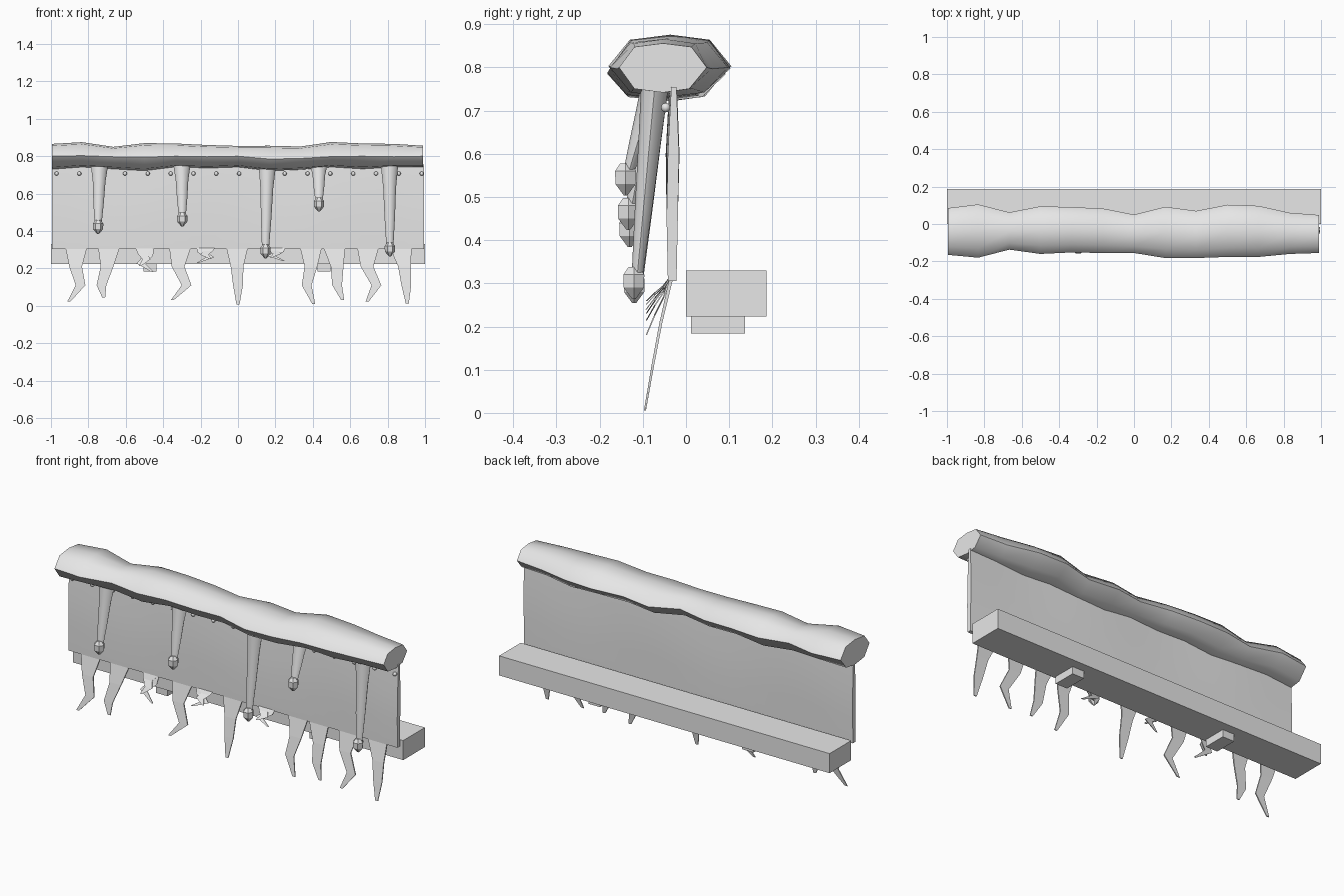
import bpy, bmesh, math
from mathutils import Vector

cube = bpy.data.objects.get("Cube")
if cube:
    bpy.data.objects.remove(cube, do_unlink=True)

grey = bpy.data.materials.new("light grey")
grey.use_nodes = True
grey.diffuse_color = (0.8, 0.8, 0.8, 1)
grey.node_tree.nodes["Principled BSDF"].inputs["Base Color"].default_value = (0.8, 0.8, 0.8, 1)


def finish(name, bm, smooth=None):
    """Turn a bmesh into a named object."""
    bmesh.ops.recalc_face_normals(bm, faces=bm.faces)
    mesh = bpy.data.meshes.new(name)
    bm.to_mesh(mesh)
    bm.free()
    mesh.materials.append(grey)
    obj = bpy.data.objects.new(name, mesh)
    bpy.context.collection.objects.link(obj)
    if smooth:
        bpy.ops.object.select_all(action='DESELECT')
        obj.select_set(True)
        bpy.context.view_layer.objects.active = obj
        bpy.ops.object.shade_smooth_by_angle(angle=math.radians(smooth))
    return obj


def loft(name, rings, smooth=None):
    """Skin a list of closed rings and cap both ends."""
    bm = bmesh.new()
    rows = [[bm.verts.new(p) for p in ring] for ring in rings]
    n = len(rows[0])
    for a, b in zip(rows, rows[1:]):
        for i in range(n):
            j = (i + 1) % n
            bm.faces.new((a[i], a[j], b[j], b[i]))
    bm.faces.new(rows[0])
    bm.faces.new(rows[-1])
    return finish(name, bm, smooth)


def box(name, lo, hi):
    lo, hi = Vector(lo), Vector(hi)
    bm = bmesh.new()
    bmesh.ops.create_cube(bm, size=1)
    bmesh.ops.scale(bm, vec=hi - lo, verts=bm.verts)
    bmesh.ops.translate(bm, vec=(lo + hi) / 2, verts=bm.verts)
    return finish(name, bm)


# Uneven log along the top: eight-sided rings with a crease front and back
front = (-.165, -.18, -.137, -.16, -.152, -.155, -.155, -.182, -.182, -.176, -.176, -.16, -.155)
back = (.085, .105, .062, .095, .09, .083, .05, .092, .07, .103, .097, .06, .048)
top = (.866, .875, .85, .87, .868, .86, .855, .856, .852, .876, .868, .866, .856)
base = (.73, .742, .732, .722, .742, .736, .742, .722, .728, .742, .732, .742, .742)
middle = (.8, .803, .797, .795, .8, .797, .8, .785, .788, .798, .8, .797, .8)
section = ((-1, 0), (-.65, .85), (0, 1), (.65, .85), (1, 0), (.6, -.85), (0, -1), (-.65, -.85))
log_rings = []
for i, (f, b, t, u, m) in enumerate(zip(front, back, top, base, middle)):
    x = max(-.995, min(.99, -1 + i / 6))
    log_rings.append([(x, (f + b) / 2 + s * (b - f) / 2, m + h * ((t - m) if h > 0 else (m - u)))
                      for s, h in section])
loft("log", log_rings, 60)

# Hanging sheet, gently rippled
sheet_rings = []
for i in range(25):
    x = -.995 + i * 1.99 / 24
    dy = .003 * math.sin(x * 7)
    sheet_rings.append([(x, -.036 + dy, .755), (x, -.044 + dy, .6), (x, -.045, .45), (x, -.042, .305),
                        (x, -.022, .305), (x, -.019, .45), (x, -.018 + dy, .6), (x, -.024 + dy, .755)])
loft("hanging_sheet", sheet_rings, 30)


# Bent strips hanging from the lower edge of the sheet
def strip(name, points, thick=.01):
    rings = []
    for x, y, z, w in points:
        t = thick * min(1, .4 + w * 8) / 2
        rings.append([(x - w, y - t, z), (x + w, y - t, z), (x + w, y + t, z), (x - w, y + t, z)])
    loft(name, rings)


widths = (.058, .034, .026, .008)
long_strips = (
    (-.865, -.868, -.842, -.905, .022), (-.69, -.70, -.73, -.718, .045),
    (-.31, -.32, -.275, -.35, .032), (-.005, -.005, 0, 0, .006),
    (.39, .39, .367, .405, .01), (.515, .53, .53, .56, .03),
    (.695, .69, .74, .69, .022), (.87, .89, .9, .905, .012))
for n, (a, b, c, d, tip) in enumerate(long_strips):
    zs = (.312, .21, .11, tip)
    strip(f"long_strip_{n + 1}",
          [(x, -.034 - .06 * ((.312 - z) / .3) ** .85, z, w)
           for x, z, w in zip((a, b, c, d), zs, widths)])

# Short torn strips that curl forward
for n, (x, drop, side) in enumerate(((-.5, .135, 1), (-.17, .085, -1), (.2, .075, 1))):
    for k, (s, reach) in enumerate(((1, 1), (-.5, .75))):
        bend = side * s
        pts = [(x, -.036, .315, .05), (x + .02 * bend, -.052, .315 - drop * .35 * reach, .026),
               (x - .02 * bend, -.072, .315 - drop * .65 * reach, .022),
               (x + .045 * bend, -.092, .315 - drop * reach, .006)]
        strip(f"torn_strip_{n + 1}_{k + 1}", pts, .006)

# Tapered drips from the log, each ending in a faceted bulb
for n, (x0, x1, z1) in enumerate(((-.74, -.748, .43), (-.30, -.298, .47), (.157, .147, .30),
                                  (.432, .433, .55), (.81, .812, .31))):
    reach = -.112 - .02 * (z1 - .3) / .25
    rings = []
    for t, w, d in ((0, .047, .032), (.3, .034, .026), (.65, .028, .02), (1, .019, .013)):
        x, y, z = x0 + (x1 - x0) * t, -.072 + (reach + .072) * t, .76 + (z1 + .01 - .76) * t
        rings.append([(x + w * math.cos(a), y + d * math.sin(a), z)
                      for a in (k * math.pi / 4 for k in range(8))])
    loft(f"drip_{n + 1}", rings, 45)
    rings = []
    for dz, r in ((.028, .014), (.01, .028), (-.02, .027), (-.046, .005)):
        rings.append([(x1 + r * math.cos(a), reach - .008 + r * math.sin(a), z1 + dz)
                      for a in (k * math.pi / 3 for k in range(6))])
    loft(f"bulb_{n + 1}", rings, 30)

# Row of small studs under the log
for n in range(17):
    bm = bmesh.new()
    bmesh.ops.create_uvsphere(bm, u_segments=8, v_segments=6, radius=.011)
    bmesh.ops.translate(bm, vec=(-.97 + n * .122, -.047, .707), verts=bm.verts)
    finish(f"stud_{n + 1}", bm, 60)

# Beam behind the sheet, with two small feet
box("rear_beam", (-1, 0, .223), (1, .187, .33))
for side, x in (("right", -.47), ("left", .46)):
    box(f"beam_foot_{side}", (x - .035, .012, .184), (x + .035, .137, .224))
